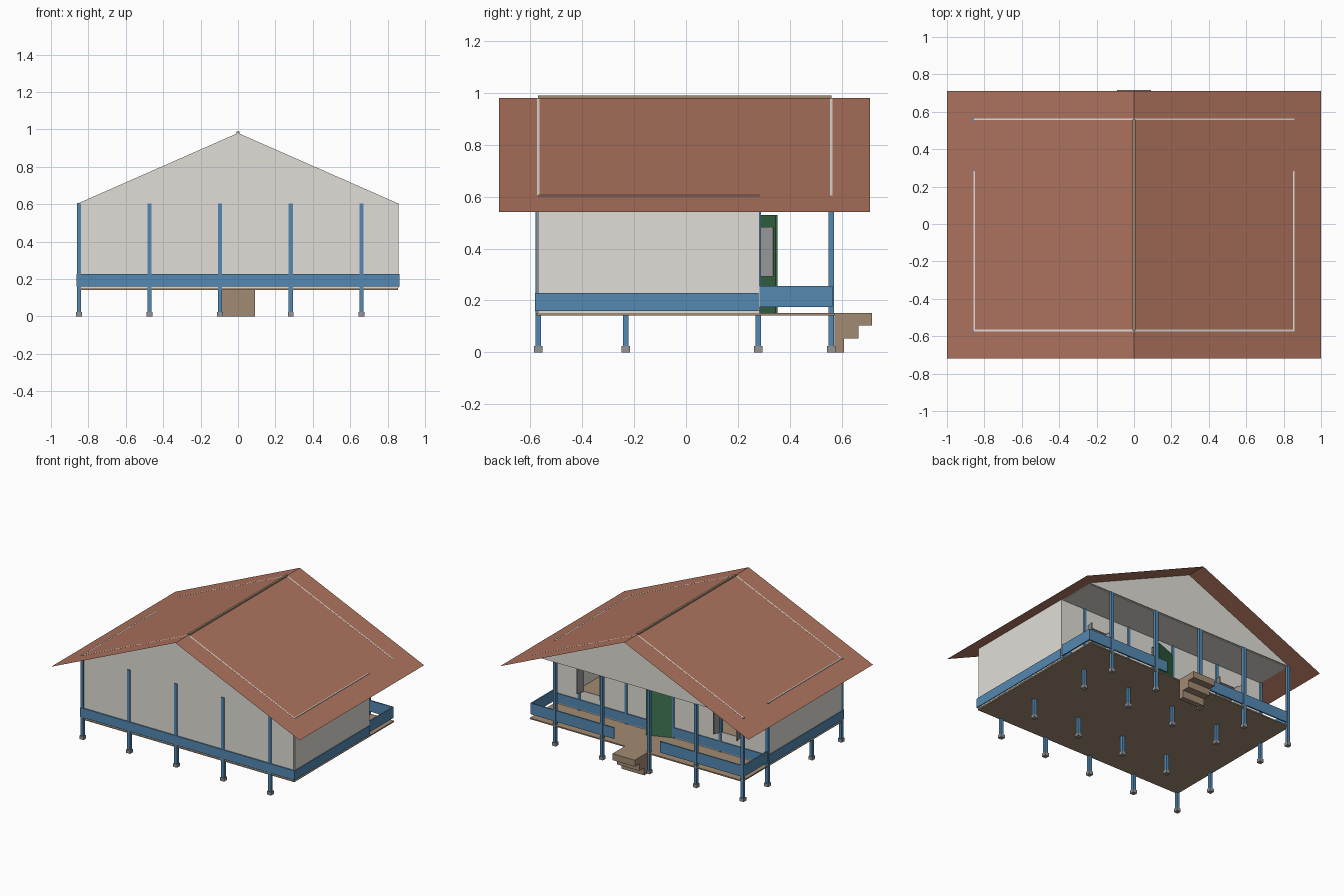
import bpy, bmesh
from math import radians
from mathutils import Matrix

if "Cube" in bpy.data.objects:
    bpy.data.objects.remove(bpy.data.objects["Cube"])


def mat(name, r, g, b):
    m = bpy.data.materials.new(name)
    m.diffuse_color = (r, g, b, 1)
    m.use_nodes = True
    m.node_tree.nodes["Principled BSDF"].inputs["Base Color"].default_value = m.diffuse_color
    return m


BLUE = mat("blue_paint", 0.09, 0.25, 0.45)
WOOD = mat("wood", 0.36, 0.26, 0.17)
GREEN = mat("green_paint", 0.05, 0.18, 0.08)
ROOF = mat("roof_tile", 0.42, 0.17, 0.11)
WHITE = mat("wall_plaster", 0.75, 0.73, 0.68)
GREY = mat("grey", 0.3, 0.3, 0.3)


def finish(name, bm, material):
    bmesh.ops.recalc_face_normals(bm, faces=bm.faces)
    me = bpy.data.meshes.new(name)
    bm.to_mesh(me)
    bm.free()
    ob = bpy.data.objects.new(name, me)
    bpy.context.collection.objects.link(ob)
    if material:
        me.materials.append(material)
    return ob


def boxes(name, spans, material):
    """One object from boxes given as (x0, x1, y0, y1, z0, z1)."""
    bm = bmesh.new()
    for x0, x1, y0, y1, z0, z1 in spans:
        m = Matrix.Translation(((x0 + x1) / 2, (y0 + y1) / 2, (z0 + z1) / 2))
        m = m @ Matrix.Diagonal((x1 - x0, y1 - y0, z1 - z0, 1))
        bmesh.ops.create_cube(bm, size=1, matrix=m)
    return finish(name, bm, material)


def prism(name, profile, axis, a, b, material):
    """Extrude a 2D profile from a to b; axis 'x' uses (y, z), 'y' uses (x, z)."""
    bm = bmesh.new()
    place = (lambda u, v: (a, u, v)) if axis == "x" else (lambda u, v: (u, a, v))
    f = bm.faces.new([bm.verts.new(place(*p)) for p in profile])
    ext = bmesh.ops.extrude_face_region(bm, geom=[f])["geom"]
    verts = [g for g in ext if isinstance(g, bmesh.types.BMVert)]
    bmesh.ops.translate(bm, verts=verts, vec=(b - a, 0, 0) if axis == "x" else (0, b - a, 0))
    return finish(name, bm, material)


def leaf(name, x, y, width, z0, z1, angle, material):
    """Hinged panel standing at (x, y), turned about its hinge."""
    ob = boxes(name, [(0, width, -0.004, 0.004, z0, z1)], material)
    ob.location = (x, y, 0)
    ob.rotation_euler.z = radians(angle)
    return ob


# Posts and footings
XS = (-0.85, -0.474, -0.096, 0.282, 0.66)
ROWS = ((-0.57, 0.605), (-0.232, 0.142), (0.278, 0.605), (0.56, 0.605))
boxes("posts", [(x - .011, x + .011, y - .011, y + .011, 0.02, h)
                for x in XS for y, h in ROWS], BLUE)
boxes("footings", [(x - .016, x + .016, y - .016, y + .016, 0, 0.024)
                   for x in XS for y, h in ROWS], GREY)

# Floor deck
boxes("floor", [(-.856, .856, -.576, .572, .142, .151)], WOOD)

# Outer walls
boxes("side_walls", [(-.858, -.849, -.57, .283, .151, .607),
                     (.849, .858, -.57, .283, .151, .607)], WHITE)
boxes("rear_wall", [(-.849, .849, -.574, -.565, .151, .605)], WHITE)

# Porch wall around the door and two window openings
WIN, HALF, Z0, Z1 = 0.55, 0.08, 0.295, 0.48
parts = [(-.095, .085, .53, .605)]
for s in (-1, 1):
    edge = -.095 if s < 0 else .085
    inner, outer = s * (WIN - HALF), s * (WIN + HALF)
    parts += [(*sorted((edge, inner)), .151, .605),
              (*sorted((outer, s * .849)), .151, .605),
              (*sorted((inner, outer)), .151, Z0),
              (*sorted((inner, outer)), Z1, .605)]
boxes("porch_wall", [(a, b, .274, .283, c, d) for a, b, c, d in parts], WHITE)

# Blue base bands
boxes("base_band", [(-.862, .862, -.583, -.574, .16, .228),
                    (-.864, -.857, -.578, .28, .16, .228),
                    (.857, .864, -.578, .28, .16, .228),
                    (-.849, -.1, .283, .29, .16, .228),
                    (.09, .849, .283, .29, .16, .228)], BLUE)

# Porch railing panels, with a gap at the steps
boxes("porch_railing", [(-.855, -.185, .555, .565, .175, .255),
                        (.185, .855, .555, .565, .175, .255),
                        (-.857, -.847, .283, .565, .175, .255),
                        (.847, .857, .283, .565, .175, .255)], BLUE)

# Door standing ajar, and window shutters
leaf("door", -.095, .283, .185, .151, .53, 21, GREEN)
for s, side in ((-1, "left"), (1, "right")):
    for e in (-1, 1):
        leaf(f"{side}_shutter", s * WIN + e * HALF, .285, .053, Z0 - .003, Z1 + .003,
             90 - e * 15, GREY)

# Ceiling and the two gables
boxes("ceiling", [(-.849, .849, -.565, .555, .6, .605)], WHITE)
for y, end in ((-.574, "front"), (.556, "rear")):
    prism(end + "_gable", [(-.857, .604), (.857, .604), (0, .981)], "y", y, y + .009, WHITE)

# Paper-thin roof sheets and ridge beam
bm = bmesh.new()
lo = [bm.verts.new((x, -.72, z)) for x, z in ((-1, .54), (0, .981), (1, .54))]
hi = [bm.verts.new((v.co.x, .71, v.co.z)) for v in lo]
for i in (0, 1):
    bm.faces.new((lo[i], lo[i + 1], hi[i + 1], hi[i]))
finish("roof", bm, ROOF)
boxes("ridge_beam", [(-.007, .007, -.57, .56, .965, .989)], WOOD)

# Entry steps, widest tread at the top
prism("steps", [(.572, 0), (.61, 0), (.61, .053), (.665, .053), (.665, .104),
                (.717, .104), (.717, .151), (.572, .151)], "x", -.09, .09, WOOD)
